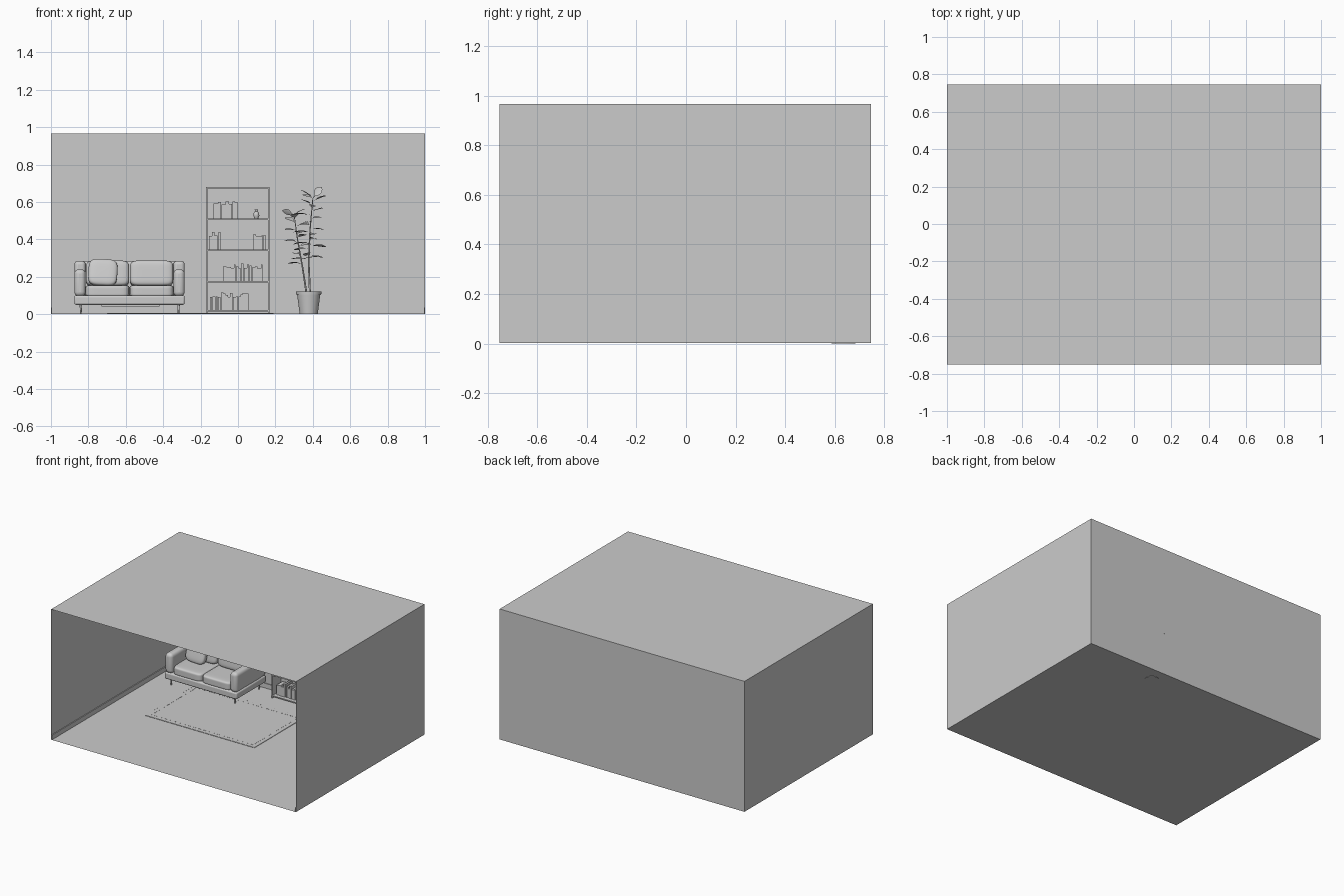
import bpy, bmesh, math, random
from mathutils import Vector, Matrix

if "Cube" in bpy.data.objects:
    bpy.data.objects.remove(bpy.data.objects["Cube"])

random.seed(4)
GREY = bpy.data.materials.new("plain_grey")
GREY.diffuse_color = (0.6, 0.6, 0.6, 1)
GREY.use_nodes = True
GREY.node_tree.nodes["Principled BSDF"].inputs["Base Color"].default_value = GREY.diffuse_color
X, Y0, Y1, H, FLOOR = 1.0, -0.752, 0.746, 0.965, 0.002


def finish(name, bm, smooth=False, bevel=0.0, segments=3):
    me = bpy.data.meshes.new(name)
    bm.to_mesh(me)
    bm.free()
    me.materials.append(GREY)
    ob = bpy.data.objects.new(name, me)
    bpy.context.collection.objects.link(ob)
    if bevel:
        mod = ob.modifiers.new("rounding", 'BEVEL')
        mod.width, mod.segments = bevel, segments
    if smooth or bevel:
        bpy.ops.object.select_all(action='DESELECT')
        bpy.context.view_layer.objects.active = ob
        ob.select_set(True)
        bpy.ops.object.shade_smooth_by_angle(angle=math.radians(40))
    return ob


def add_box(bm, x0, x1, y0, y1, z0, z1):
    m = Matrix.Translation(((x0 + x1) / 2, (y0 + y1) / 2, (z0 + z1) / 2))
    bmesh.ops.create_cube(bm, size=1, matrix=m @ Matrix.Diagonal((x1 - x0, y1 - y0, z1 - z0, 1)))


def box(name, *b, bevel=0.0, segments=3):
    bm = bmesh.new()
    add_box(bm, *b)
    return finish(name, bm, bevel=bevel, segments=segments)


def sheet(name, *pts):
    bm = bmesh.new()
    bm.faces.new([bm.verts.new(p) for p in pts])
    return finish(name, bm)


def cushion(name, x0, x1, y0, y1, z0, z1, p=6, tilt=0.0, roll=0.0):
    # soft block: a divided cube pulled towards a superellipsoid
    bm = bmesh.new()
    bmesh.ops.create_cube(bm, size=2)
    bmesh.ops.subdivide_edges(bm, edges=bm.edges[:], cuts=13, use_grid_fill=True)
    for v in bm.verts:
        v.co /= sum(abs(c) ** p for c in v.co) ** (1 / p)
    m = Matrix.Translation(((x0 + x1) / 2, (y0 + y1) / 2, (z0 + z1) / 2))
    m = m @ Matrix.Rotation(roll, 4, 'Y') @ Matrix.Rotation(tilt, 4, 'X')
    bm.transform(m @ Matrix.Diagonal(((x1 - x0) / 2, (y1 - y0) / 2, (z1 - z0) / 2, 1)))
    return finish(name, bm, smooth=True)


def lathe(name, profile, x, y, steps=32):
    bm = bmesh.new()
    vs = [bm.verts.new((x + r, y, z)) for r, z in profile]
    es = [bm.edges.new(e) for e in zip(vs, vs[1:])]
    bmesh.ops.spin(bm, geom=vs + es, cent=(x, y, 0), axis=(0, 0, 1), angle=2 * math.pi, steps=steps)
    bmesh.ops.remove_doubles(bm, verts=bm.verts[:], dist=1e-5)
    bmesh.ops.recalc_face_normals(bm, faces=bm.faces[:])
    return finish(name, bm, smooth=True)


# Room shell, open at the front
sheet("floor", (-X, Y0, FLOOR), (X, Y0, FLOOR), (X, Y1, FLOOR), (-X, Y1, FLOOR))
sheet("ceiling", (-X, Y0, H), (X, Y0, H), (X, Y1, H), (-X, Y1, H))
sheet("back_wall", (-X, Y1, FLOOR), (X, Y1, FLOOR), (X, Y1, H), (-X, Y1, H))
for side, s in (("left", -1), ("right", 1)):
    sheet(side + "_wall", (s * X, Y0, FLOOR), (s * X, Y1, FLOOR), (s * X, Y1, H), (s * X, Y0, H))
    a, b = sorted((s * X, s * (X - 0.006)))
    box(side + "_skirting", a, b, Y0, Y1, FLOOR, 0.036)
box("back_skirting", -X, X, Y1 - 0.006, Y1, FLOOR, 0.036)

# Rug with a stitched border
RX0, RX1, RY0, RY1 = -0.70, 0.19, -0.08, 0.50
box("rug", RX0, RX1, RY0, RY1, FLOOR, 0.006, bevel=0.0015, segments=2)
bm = bmesh.new()
inset = 0.03
for i in range(40):
    x = RX0 + inset + (RX1 - RX0 - 2 * inset) * i / 39
    for y in (RY0 + inset, RY1 - inset):
        add_box(bm, x - 0.005, x + 0.005, y - 0.001, y + 0.001, 0.006, 0.0072)
for i in range(26):
    y = RY0 + inset + (RY1 - RY0 - 2 * inset) * i / 25
    for x in (RX0 + inset, RX1 - inset):
        add_box(bm, x - 0.001, x + 0.001, y - 0.005, y + 0.005, 0.006, 0.0072)
finish("rug_stitches", bm)

# Sofa
SX0, SX1, SY0, SY1 = -0.875, -0.285, 0.39, 0.735
box("sofa_base", SX0, SX1, SY0, SY1, 0.05, 0.10, bevel=0.01)
box("sofa_underside", -0.73, -0.42, 0.45, 0.70, 0.04, 0.055)
box("sofa_back", SX0 + 0.005, SX1 - 0.005, 0.655, SY1, 0.10, 0.285, bevel=0.02, segments=4)
for side, x in (("left", SX0), ("right", SX1 - 0.06)):
    box(side + "_sofa_arm", x, x + 0.06, SY0, 0.70, 0.095, 0.24, bevel=0.024, segments=5)
    box(side + "_sofa_wing", x, x + 0.06, 0.62, SY1, 0.10, 0.285, bevel=0.02, segments=4)
for i, x in enumerate((-0.816, -0.58)):
    cushion(f"seat_cushion_{i}", x, x + 0.236, SY0 + 0.005, 0.66, 0.092, 0.155, p=8)
    cushion(f"back_cushion_{i}", x + 0.002, x + 0.234, 0.575, 0.67, 0.148, 0.285, tilt=-0.12)
cushion("throw_pillow", -0.80, -0.645, 0.525, 0.58, 0.15, 0.295, p=4, tilt=-0.25, roll=0.05)
for x in (-0.84, -0.318):
    for y in (0.42, 0.70):
        lathe("sofa_leg", [(0, FLOOR), (0.004, FLOOR), (0.007, 0.052), (0, 0.052)], x, y, 12)

# Bookcase
BX0, BX1, BY0, BY1, T = -0.172, 0.168, 0.635, 0.74, 0.008
shelves = [0.014, 0.169, 0.338, 0.504, 0.673]
bm = bmesh.new()
for x in (BX0, BX1 - T):
    add_box(bm, x, x + T, BY0, BY1, FLOOR, 0.681)
for z in shelves:
    add_box(bm, BX0 + T, BX1 - T, BY0, BY1, z, z + T)
add_box(bm, BX0 + T, BX1 - T, BY1 - 0.004, BY1, 0.014, 0.681)
finish("bookcase", bm)

# Books: shelf number, start and end x
bm = bmesh.new()
for shelf, x, end in ((3, -0.13, 0.0), (2, -0.155, -0.085), (2, 0.08, 0.147),
                      (1, -0.08, 0.13), (0, -0.15, 0.06)):
    z = shelves[shelf] + T
    while x < end - 0.006:
        w = random.uniform(0.009, 0.018)
        add_box(bm, x, min(x + w, end), 0.66 + random.uniform(0, 0.008), 0.73,
                z, z + random.uniform(0.068, 0.094))
        x += w + 0.0008
finish("books", bm)
lathe("vase", [(0, 0.512), (0.01, 0.512), (0.016, 0.526), (0.015, 0.538), (0.007, 0.55),
               (0.009, 0.56), (0.005, 0.56), (0.004, 0.55), (0, 0.55)], 0.098, 0.685, 20)

# Potted plant
PX, PY = 0.378, 0.635
lathe("plant_pot", [(0, 0), (0.048, 0), (0.062, 0.105), (0.067, 0.106), (0.068, 0.12),
                    (0.061, 0.12), (0.059, 0.108), (0, 0.108)], PX, PY)
stems = [[(0.368, PY, 0.10), (0.345, PY - 0.01, 0.25), (0.318, PY - 0.02, 0.40), (0.30, PY - 0.015, 0.53)],
         [(0.385, PY, 0.10), (0.378, PY + 0.005, 0.28), (0.385, PY + 0.01, 0.45), (0.40, PY, 0.62)]]
for pts in stems:
    cu = bpy.data.curves.new("plant_stem", 'CURVE')
    cu.dimensions, cu.bevel_depth, cu.bevel_resolution = '3D', 0.0055, 2
    sp = cu.splines.new('POLY')
    sp.points.add(len(pts) - 1)
    for i, (p, c) in enumerate(zip(sp.points, pts)):
        p.co, p.radius = (*c, 1), 1 - 0.2 * i
    cu.materials.append(GREY)
    bpy.context.collection.objects.link(bpy.data.objects.new("plant_stem", cu))


def along(pts, t):
    t *= len(pts) - 1
    i = min(int(t), len(pts) - 2)
    return Vector(pts[i]).lerp(Vector(pts[i + 1]), t - i)


def leaf(bm, root, heading, rise, length, width, twist=0.0):
    # pointed blade on a short stalk, folded slightly along its midrib
    m = (Matrix.Translation(root) @ Matrix.Rotation(heading, 4, 'Z')
         @ Matrix.Rotation(-rise, 4, 'Y') @ Matrix.Rotation(twist, 4, 'X'))
    rows = []
    for i in range(9):
        s = i / 8
        w = 0.0012 if s < 0.2 else width * math.sin(math.pi * (s - 0.2) / 0.8) ** 0.8 + 0.0004
        droop = -0.12 * length * s * s
        row = []
        for k in (-1, 0, 1):
            c = m @ Vector((s * length, k * w, droop + abs(k) * w * 0.2))
            c.y = min(c.y, 0.749)
            row.append(bm.verts.new(c))
        rows.append(row)
    for a, b in zip(rows, rows[1:]):
        for k in (0, 1):
            bm.faces.new((a[k], b[k], b[k + 1], a[k + 1]))


bm = bmesh.new()
for pts, count, start in ((stems[0], 13, 0.38), (stems[1], 19, 0.36)):
    for i in range(count):
        t = start + (1 - start) * i / (count - 1)
        leaf(bm, along(pts, t), i * 2.4 + start * 9, random.uniform(-0.05, 0.25) + 0.4 * t ** 6,
             random.uniform(0.085, 0.125) * (1 - 0.2 * t), random.uniform(0.016, 0.022),
             random.uniform(-0.3, 0.3))
leaf(bm, Vector(stems[1][-1]), 0.3, 0.9, 0.08, 0.02, 1.2)
leaf(bm, Vector(stems[1][-1]), 2.9, 0.7, 0.08, 0.015)
leaf(bm, Vector(stems[0][-1]), 2.8, 0.4, 0.07, 0.018, 1.0)
finish("plant_leaves", bm, smooth=True)
